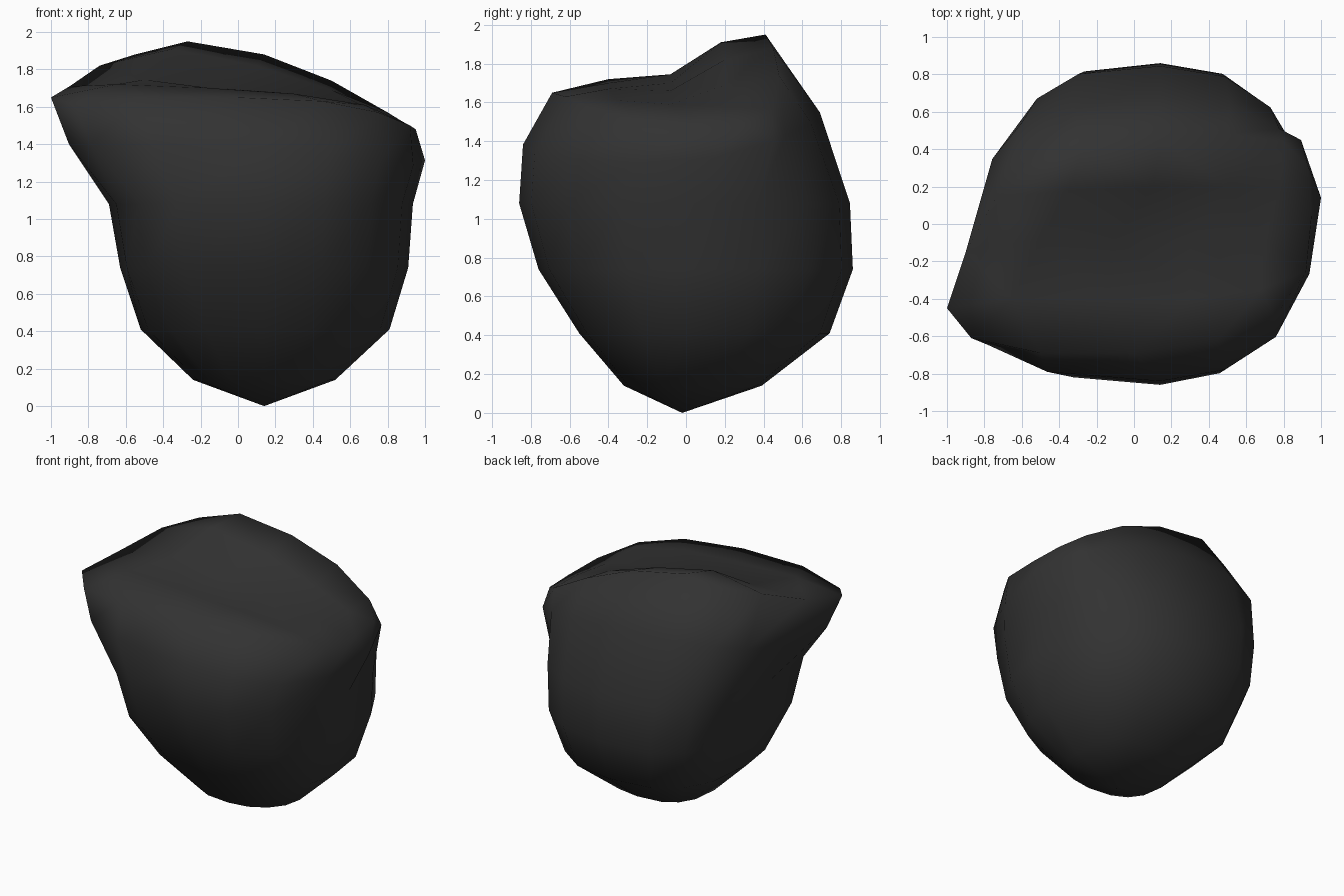
import bpy, bmesh
from math import sin, cos, pi
from mathutils import Vector
from mathutils.geometry import delaunay_2d_cdt

if "Cube" in bpy.data.objects:
    bpy.data.objects.remove(bpy.data.objects["Cube"])

N = 16
CX, CY = 0.14, 0.0

# Body levels: z, x min, x max, y min, y max
LEVELS = [
    (0.14, -0.24, 0.52, -0.32, 0.39),
    (0.41, -0.52, 0.81, -0.55, 0.74),
    (0.74, -0.63, 0.91, -0.76, 0.86),
    (1.08, -0.69, 0.935, -0.86, 0.845),
    (1.40, -0.81, 1.00, -0.84, 0.69),
]

# Upper rim, counter-clockwise from the right side
RIM = [
    (0.95, 0.05, 1.48), (0.93, 0.31, 1.49), (0.80, 0.44, 1.57), (0.50, 0.48, 1.74),
    (0.14, 0.45, 1.88), (-0.27, 0.41, 1.95), (-0.55, 0.32, 1.88), (-0.74, 0.14, 1.82),
    (-0.90, -0.15, 1.71), (-1.00, -0.45, 1.65), (-0.87, -0.61, 1.61), (-0.50, -0.69, 1.65),
    (0.00, -0.69, 1.65), (0.45, -0.62, 1.63), (0.75, -0.50, 1.57), (0.92, -0.25, 1.50),
]

# Inside of the top: front crest, shallow valley, rising back slope
TOP = [
    (-0.65, -0.40, 1.72), (-0.15, -0.40, 1.70), (0.30, -0.40, 1.67), (0.68, -0.35, 1.61),
    (-0.50, -0.08, 1.745), (-0.10, -0.08, 1.70), (0.30, -0.08, 1.66), (0.70, -0.08, 1.59),
    (-0.35, 0.18, 1.91), (0.10, 0.20, 1.82), (0.50, 0.20, 1.69), (0.78, 0.20, 1.58),
]


def level_ring(z, x0, x1, y0, y1, top):
    pts = []
    for i in range(N):
        a = 2 * pi * i / N
        c, s = cos(a), sin(a)
        # Squarer left side, rounder right side
        if c > 0:
            e = 2 / (2.3 if s > 0 else 2.1)
        elif z < 0.6 or top:
            e = 2 / (2.8 if s > 0 else 2.6)
        else:
            e = 2 / (3.0 if s > 0 else 3.3)
        x = CX + abs(c) ** e * ((x1 - CX) if c > 0 else (x0 - CX))
        y = CY + abs(s) ** e * ((y1 - CY) if s > 0 else (y0 - CY))
        h = z
        if top:
            # Overhanging front left corner, back right corner and tilted shoulder
            x -= {1: 0.05, 8: 0.02, 9: 0.15, 10: 0.20, 11: 0.15}.get(i, 0)
            y += {0: 0.14, 1: 0.15, 15: 0.07}.get(i, 0)
            h += 0.24 * max(y, 0) - 0.12 * max(x, 0)
        pts.append((x, y, h))
    return pts


bm = bmesh.new()
rings = [[bm.verts.new(p) for p in level_ring(*lv, k == len(LEVELS) - 1)]
         for k, lv in enumerate(LEVELS)]
rings.append([bm.verts.new(p) for p in RIM])

# Sides and bottom tip
for lo, hi in zip(rings, rings[1:]):
    for i in range(N):
        j = (i + 1) % N
        bm.faces.new((lo[i], lo[j], hi[j], hi[i]))
tip = bm.verts.new((0.14, -0.02, 0))
for i in range(N):
    bm.faces.new((tip, rings[0][(i + 1) % N], rings[0][i]))

# Top surface
cap = rings[-1] + [bm.verts.new(p) for p in TOP]
res = delaunay_2d_cdt([Vector(v.co.xy) for v in cap], [], [list(range(N))], 1, 1e-5)
for f in res[2]:
    bm.faces.new([cap[res[3][k][0]] for k in f])

bmesh.ops.recalc_face_normals(bm, faces=bm.faces[:])
for f in bm.faces:
    f.smooth = True
mesh = bpy.data.meshes.new("rock")
bm.to_mesh(mesh)
bm.free()

rock = bpy.data.objects.new("rock", mesh)
bpy.context.collection.objects.link(rock)
mat = bpy.data.materials.new("dark_stone")
mat.diffuse_color = (0.032, 0.032, 0.032, 1)
mat.use_nodes = True
mat.node_tree.nodes["Principled BSDF"].inputs["Base Color"].default_value = mat.diffuse_color
mesh.materials.append(mat)
